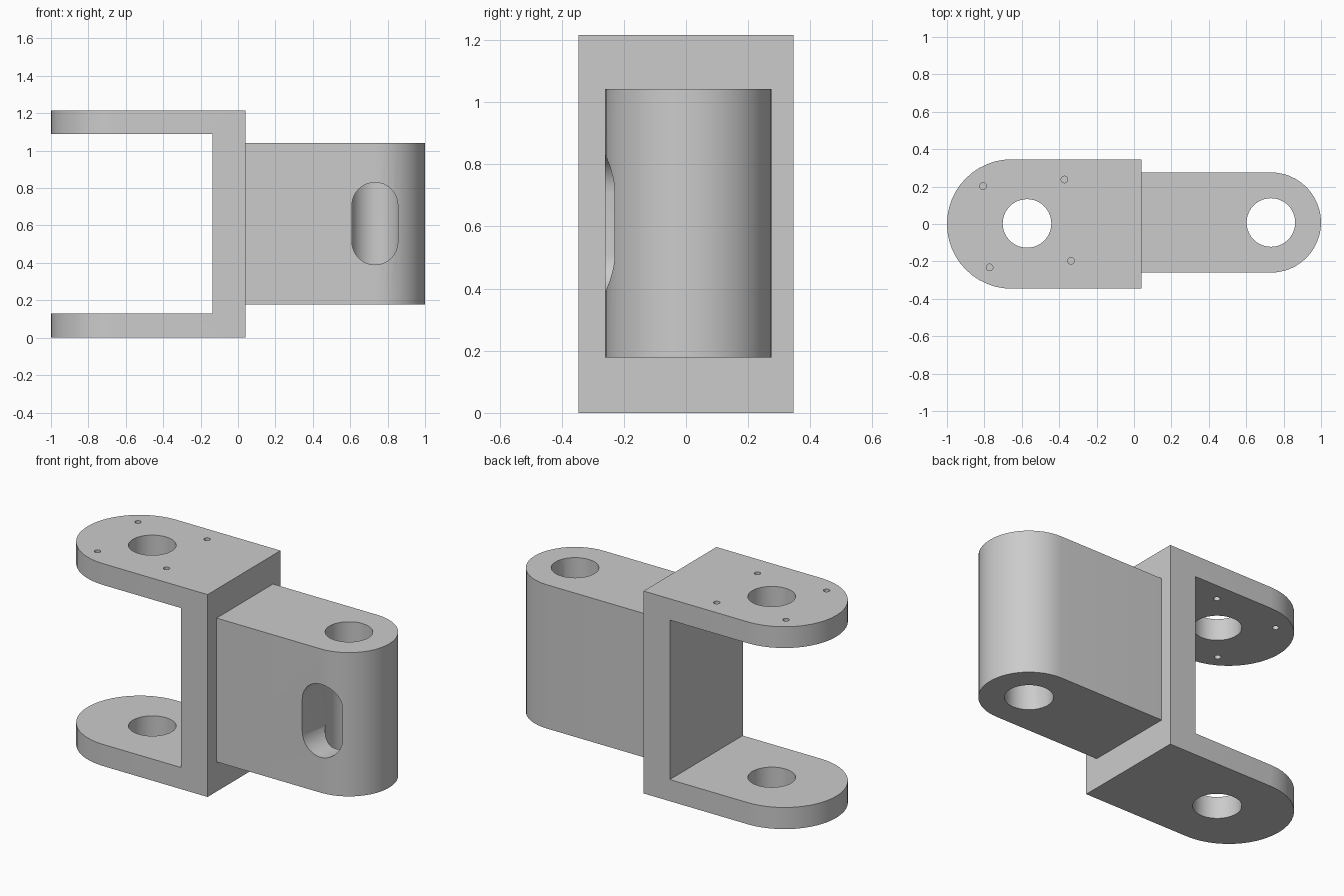
import bpy, bmesh
from math import pi, cos, sin
from mathutils import Vector

default = bpy.data.objects.get("Cube")
if default:
    bpy.data.objects.remove(default, do_unlink=True)

# Single flat metal colour
metal = bpy.data.materials.new("grey metal")
metal.use_nodes = True
GREY = (0.6, 0.6, 0.6, 1)
metal.diffuse_color = GREY
metal.node_tree.nodes["Principled BSDF"].inputs["Base Color"].default_value = GREY


def arc(cx, cy, r, start, end, steps):
    angles = [start + (end - start) * i / steps for i in range(steps + 1)]
    return [(cx + r * cos(a), cy + r * sin(a)) for a in angles]


def circle(cx, cy, r, steps=40):
    return arc(cx, cy, r, 0, 2 * pi, steps)[:-1]


def prism(name, outline, low, high, along_y=False):
    """Extrude a 2D outline along z, or an x-z outline along y."""
    def place(p, t):
        return (p[0], t, p[1]) if along_y else (p[0], p[1], t)
    bm = bmesh.new()
    face = bm.faces.new([bm.verts.new(place(p, low)) for p in outline])
    out = bmesh.ops.extrude_face_region(bm, geom=[face])
    shift = Vector(place((0, 0), high - low))
    bmesh.ops.translate(bm, vec=shift,
                        verts=[g for g in out["geom"] if isinstance(g, bmesh.types.BMVert)])
    bmesh.ops.recalc_face_normals(bm, faces=bm.faces)
    mesh = bpy.data.meshes.new(name)
    bm.to_mesh(mesh)
    bm.free()
    mesh.materials.append(metal)
    obj = bpy.data.objects.new(name, mesh)
    bpy.context.collection.objects.link(obj)
    return obj


def activate(obj):
    bpy.ops.object.select_all(action="DESELECT")
    obj.select_set(True)
    bpy.context.view_layer.objects.active = obj


def cut(obj, cutter):
    cutter.hide_render = True
    activate(obj)
    mod = obj.modifiers.new("cut", "BOOLEAN")
    mod.operation = "DIFFERENCE"
    mod.solver = "EXACT"
    mod.object = cutter
    bpy.ops.object.modifier_apply(modifier=mod.name)
    bpy.data.objects.remove(cutter, do_unlink=True)


# Yoke: round-ended block opened into two arms and a back plate
HALF, HEIGHT, JOIN = 0.346, 1.216, 0.04
plan = arc(HALF - 1, 0, HALF, pi / 2, 3 * pi / 2, 24) + [(JOIN, -HALF), (JOIN, HALF)]
yoke = prism("yoke", plan, 0, HEIGHT)
gap = [(-1.2, 0.13), (-0.135, 0.13), (-0.135, 1.088), (-1.2, 1.088)]
cut(yoke, prism("gap_cutter", gap, -0.5, 0.5, along_y=True))

# Pin hole through both arms
PIN_X, PIN_Y = -0.572, 0.003
cut(yoke, prism("pin_cutter", circle(PIN_X, PIN_Y, 0.13), -0.1, 1.4))

# Four screw holes through the upper arm
dx, dy = 0.235, -0.2
for i in range(4):
    cut(yoke, prism("screw_cutter", circle(PIN_X + dx, PIN_Y + dy, 0.018, 16), 0.8, 1.4))
    dx, dy = -dy, dx

# Tongue: round-ended block with a vertical bore
BORE_X, MID_Y, R = 0.732, 0.008, 0.268
plan = arc(BORE_X, MID_Y, R, -pi / 2, pi / 2, 24) + [(JOIN, MID_Y + R), (JOIN, MID_Y - R)]
tongue = prism("tongue", plan, 0.178, 1.042)
cut(tongue, prism("bore_cutter", circle(BORE_X, MID_Y, 0.13), 0, 1.3))

# Slot from the front face into the bore
SLOT_R = 0.123
slot = arc(BORE_X, 0.707, SLOT_R, 0, pi, 16) + arc(BORE_X, 0.513, SLOT_R, pi, 2 * pi, 16)
cut(tongue, prism("slot_cutter", slot, -0.5, MID_Y, along_y=True))

for part in (yoke, tongue):
    activate(part)
    bpy.ops.object.shade_smooth_by_angle()
